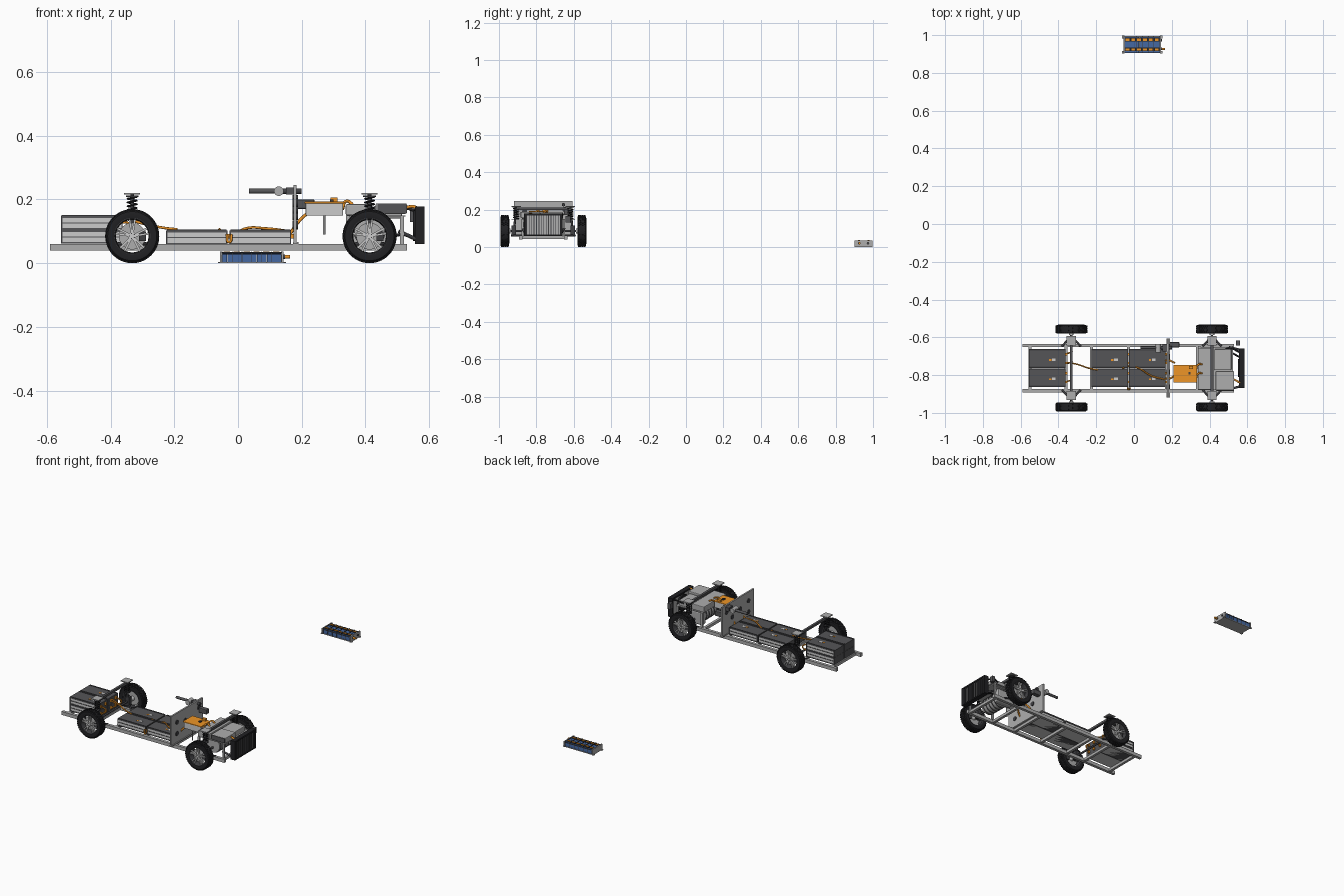
import bpy, bmesh, math
from mathutils import Matrix, Vector

if "Cube" in bpy.data.objects:
    bpy.data.objects.remove(bpy.data.objects["Cube"])

CY = -0.763          # centre line of the rolling chassis
AXLES = (-0.332, 0.413)
T = Matrix.Translation

def colour(name, c):
    m = bpy.data.materials.new(name)
    m.diffuse_color = (*c, 1)
    m.use_nodes = True
    m.node_tree.nodes["Principled BSDF"].inputs["Base Color"].default_value = m.diffuse_color
    return m

BLACK, DARK = colour("rubber", (.015, .015, .017)), colour("dark_metal", (.05, .05, .055))
CASE, STEEL = colour("case", (.09, .09, .095)), colour("steel", (.42, .42, .42))
ORANGE, BLUE = colour("orange", (.85, .3, .02)), colour("blue", (.06, .14, .36))
LIGHT = colour("light_alloy", (.55, .55, .55))

def finish(name, bm, mat, smooth=False):
    me = bpy.data.meshes.new(name)
    bmesh.ops.recalc_face_normals(bm, faces=bm.faces)
    bm.to_mesh(me); bm.free()
    me.materials.append(mat)
    ob = bpy.data.objects.new(name, me)
    bpy.context.collection.objects.link(ob)
    if smooth:
        bpy.ops.object.select_all(action='DESELECT')
        ob.select_set(True); bpy.context.view_layer.objects.active = ob
        bpy.ops.object.shade_smooth_by_angle(angle=math.radians(35))
    return ob

def cubes(name, mats, mat):
    bm = bmesh.new()
    for m in mats:
        bmesh.ops.create_cube(bm, size=1, matrix=m)
    return finish(name, bm, mat)

def span(x, y, z):
    lo, hi = Vector((x[0], y[0], z[0])), Vector((x[1], y[1], z[1]))
    return T((lo + hi) / 2) @ Matrix.Diagonal((*(hi - lo), 1))

def box(name, x, y, z, mat=STEEL, bevel=0):
    ob = cubes(name, [span(x, y, z)], mat)
    if bevel:
        b = ob.modifiers.new("bevel", 'BEVEL'); b.width = bevel; b.segments = 2
    return ob

def rods(name, pairs, r, mat=STEEL, seg=20):
    bm = bmesh.new()
    for p, q in pairs:
        p, q = Vector(p), Vector(q)
        m = T((p + q) / 2) @ (q - p).to_track_quat('Z', 'Y').to_matrix().to_4x4()
        bmesh.ops.create_cone(bm, cap_ends=True, segments=seg, radius1=r, radius2=r, depth=(q - p).length, matrix=m)
    return finish(name, bm, mat, True)

def cable(name, pts, r, mat=ORANGE, smooth=True):
    cu = bpy.data.curves.new(name, 'CURVE')
    cu.dimensions = '3D'; cu.bevel_depth = r; cu.bevel_resolution = 2; cu.resolution_u = 6
    cu.use_fill_caps = True
    sp = cu.splines.new('BEZIER' if smooth else 'POLY')
    pt = sp.bezier_points if smooth else sp.points
    pt.add(len(pts) - 1)
    for b, p in zip(pt, pts):
        b.co = p if smooth else (*p, 1)
        if smooth:
            b.handle_left_type = b.handle_right_type = 'AUTO'
    cu.materials.append(mat)
    ob = bpy.data.objects.new(name, cu)
    bpy.context.collection.objects.link(ob)

def lathe(name, prof, mat, seg=56):
    """closed (radius, y) profile spun round the y axis"""
    bm = bmesh.new()
    rings = [[bm.verts.new((r * math.cos(a), y, r * math.sin(a))) for r, y in prof]
             for a in (2 * math.pi * i / seg for i in range(seg))]
    n = len(prof)
    for i in range(seg):
        a, b = rings[i], rings[(i + 1) % seg]
        for j in range(n):
            k = (j + 1) % n
            bm.faces.new((a[j], a[k], b[k], b[j]))
    return finish(name, bm, mat, True)

# ---- wheel (outer side is local +y, width .048) ----
tire = lathe("tire", [(.056, -.022), (.066, -.024), (.077, -.023), (.082, -.018), (.083, 0), (.082, .018),
                      (.077, .023), (.066, .024), (.056, .022)], BLACK)
def spin(a):
    return Matrix.Rotation(a, 4, 'Y')
treads = []
for i in range(44):
    for row, off in ((-.015, 0), (-.005, .5), (.005, 0), (.015, .5)):
        treads.append(spin(2 * math.pi * (i + off) / 44) @ span((-.0042, .0042), (row - .0043, row + .0043), (.080, .0848)))
tread = cubes("tire_tread", treads, BLACK)
rim = lathe("rim", [(.057, -.022), (.058, .022), (.055, .023), (.052, .017), (.051, -.02)], DARK)
spokes = []
for i in range(5):
    for t in (-.16, .16):
        spokes.append(spin(2 * math.pi * i / 5 + t) @ span((-.0033, .0033), (.009, .018), (.009, .055)))
spoke = cubes("rim_spokes", spokes, LIGHT)
hub = rods("wheel_hub", [((0, -.03, 0), (0, .02, 0))], .013, LIGHT, 24)
nuts = rods("wheel_nuts", [((.008 * math.cos(a), .019, .008 * math.sin(a)), (.008 * math.cos(a), .023, .008 * math.sin(a)))
                           for a in (i * math.tau / 5 for i in range(5))], .002, DARK, 6)
disc = rods("brake_disc", [((0, -.004, 0), (0, 0, 0))], .042, STEEL, 36)
caliper = box("brake_caliper", (-.043, -.022), (-.012, .006), (-.015, .015), DARK)
parts = (tire, tread, rim, spoke, hub, nuts, disc, caliper)
first = True
for ax in AXLES:
    for s in (1, -1):
        for p in parts:
            ob = p if first else p.copy()
            if not first:
                bpy.context.collection.objects.link(ob)
            ob.location = (ax, CY + s * .206, .085)
            ob.rotation_euler = (0, 0, 0 if s > 0 else math.pi)
        first = False

# ---- suspension ----
for ax in AXLES:
    box("tower_beam", (ax - .007, ax + .007), (CY - .145, CY + .145), (.197, .211), CASE)
    rods("drive_shaft", [((ax, CY - .19, .085), (ax, CY + .19, .085))], .006, DARK)
    for s in (1, -1):
        y = CY + s * .145
        box("strut_plate", (ax - .025, ax + .025), (y - .025, y + .025), (.215, .22), STEEL)
        rods("strut_damper", [((ax, y + s * .012, .08), (ax, y, .216))], .006, DARK)
        rods("strut_seats", [((ax, y, .208), (ax, y, .212)), ((ax, y + s * .005, .146), (ax, y + s * .005, .15))], .02, DARK)
        cable("strut_spring", [(ax + .015 * math.cos(a), y + .015 * math.sin(a), .15 + .058 * i / 60)
                               for i, a in ((i, i * math.tau / 12) for i in range(61))], .0025, BLACK, False)
        box("knuckle", (ax - .014, ax + .014), (y + s * .012 - .012, y + s * .012 + .012), (.06, .115), DARK)
        yi = CY + s * .115
        rods("lower_arm", [((ax + d, yi, .06), (ax, CY + s * .17, .062)) for d in (-.05, .05)], .0055, DARK)

# ---- ladder frame ----
for s in (1, -1):
    y = CY + s * .12
    box("side_rail", (-.59, .53), (y - .009, y + .009), (.04, .061), STEEL)
for x in (-.55, -.36, -.225, -.028, .172, .335, .51):
    box("cross_member", (x - .008, x + .008), (CY - .112, CY + .112), (.042, .059), STEEL)

# ---- battery modules in the chassis ----
def module(x, y, z):
    X, Y = (x, x + .193), (y, y + .099)
    box("module_core", (x + .004, x + .189), (y + .003, y + .096), (z, z + .04), LIGHT)
    cubes("module_trays", [span(X, Y, (z, z + .004)), span(X, Y, (z + .019, z + .022)), span(X, Y, (z + .036, z + .043))], CASE)
    cubes("module_posts", [span((px, px + .004), Y, (z, z + .042)) for px in (x, x + .189)], CASE)
    cubes("module_lid_rails", [span((x + .003, x + .19), (y + d, y + d + .006), (z + .042, z + .0455)) for d in (.002, .091)], DARK)
    box("module_label", (x + .12, x + .14), (y + .036, y + .05), (z + .043, z + .0445), LIGHT)
    box("module_warning", (x + .105, x + .117), (y + .036, y + .046), (z + .043, z + .0445), ORANGE)
    cubes("module_terminals", [span((x + .193, x + .203), (y + d, y + d + .012), (z + .018, z + .032)) for d in (.02, .067)], ORANGE)
for y in (CY - .1, CY + .001):
    for z in (.062, .106):
        module(-.555, y, z)
    for x in (-.226, -.026):
        module(x, y, .06)

# ---- bulkhead with round ports ----
box("bulkhead", (.174, .184), (CY - .156, CY + .156), (.06, .245), STEEL)
rods("bulkhead_ports", [((.171, CY + y, z), (.188, CY + y, z)) for y, z in
                        ((-.1, .19), (-.02, .17), (.06, .15), (.115, .2), (-.1, .12))], .014, DARK)
box("bulkhead_flange", (.172, .19), (CY - .156, CY + .156), (.06, .066), STEEL)

# ---- steering column ----
sy = CY + .108
rods("steering_column", [((.035, sy, .226), (.125, sy, .226))], .008, CASE)
rods("steering_shaft", [((.12, sy, .226), (.2, sy, .226))], .009, DARK)
rods("steering_motor", [((.128, sy - .025, .226), (.128, sy + .02, .226))], .015, STEEL)
box("steering_bracket", (.15, .175), (sy - .02, sy + .02), (.215, .238), CASE)
box("brake_booster", (.187, .24), (sy + .002, sy + .03), (.17, .2), CASE, .004)

# ---- inverter ----
box("inverter_body", (.212, .33), (CY - .073, CY + .013), (.149, .189), LIGHT, .003)
box("inverter_lid", (.208, .334), (CY - .077, CY + .017), (.187, .193), ORANGE, .002)
box("inverter_plug", (.29, .313), (CY - .005, CY + .012), (.192, .206), ORANGE)
box("inverter_switch", (.288, .3), (CY - .035, CY - .02), (.192, .2), DARK)
rods("inverter_support", [((.27, CY - .07, .09), (.27, CY - .07, .15))], .004)

# ---- front drive unit ----
box("junction_box", (.338, .42), (CY - .115, CY + .105), (.15, .185), STEEL, .004)
box("charger_box", (.432, .53), (CY - .118, CY - .016), (.155, .188), STEEL, .004)
box("charger_side", (.438, .527), (CY - .121, CY - .117), (.158, .186), CASE)
box("converter_box", (.425, .515), (CY - .01, CY + .1), (.14, .18), STEEL, .004)
rods("drive_motor", [((.413, CY - .075, .1), (.413, CY + .05, .1))], .047, STEEL, 36)
rods("motor_ribs", [((.413, CY + y, .1), (.413, CY + y + .005, .1)) for y in (-.065, -.04, -.015, .01, .035)], .05, CASE, 36)
box("gearbox", (.36, .47), (CY + .05, CY + .09), (.055, .14), STEEL, .01)
box("subframe_shelf", (.34, .525), (CY - .112, CY + .112), (.146, .15), STEEL)
cubes("shelf_posts", [span((x - .006, x + .006), (CY + s * .112 - .005, CY + s * .112 + .005), (.058, .15))
                      for x in (.345, .515) for s in (1, -1)], STEEL)

# ---- radiator ----
Y = (CY - .1, CY + .1)
box("radiator_core", (.562, .578), Y, (.066, .172), STEEL)
cubes("radiator_frame", [span((.556, .586), Y, z) for z in ((.06, .068), (.168, .178))] +
      [span((.556, .586), (CY + d, CY + d + .014), (.06, .178)) for d in (-.104, .09)], BLACK)
cubes("radiator_slats", [span((.578, .584), (CY - .09 + i * .0129, CY - .086 + i * .0129), (.066, .172)) for i in range(15)], DARK)
rods("radiator_fan", [((.55, CY, .118), (.562, CY, .118))], .048, BLACK, 32)
rods("radiator_struts", [((.505, CY + s * .112, .1), (.56, CY + s * .097, .075)) for s in (1, -1)], .006, DARK)
box("expansion_tank", (.54, .56), (CY + .12, CY + .145), (.13, .165), CASE)

# ---- hoses and cables ----
for z, y in ((.165, .085), (.08, .06)):
    cable("coolant_hose", [(.46, CY + y, z - .01), (.51, CY + y + .02, z + .01), (.556, CY + y, z)], .005, BLACK)
cable("charge_hose", [(.53, CY - .06, .175), (.548, CY - .07, .178), (.566, CY - .08, .172)], .005)
cable("rear_cable", [(-.355, CY + .03, .14), (-.3, CY + .02, .125), (-.24, CY, .112), (-.19, CY - .01, .106)], .004)
for d in (-.07, .025, .078):
    cable("rear_loop", [(-.352, CY + d, .13), (-.328, CY + d + .008, .11), (-.352, CY + d, .088)], .004)
cable("mid_cable", [(-.06, CY, .108), (-.03, CY + .01, .082), (.02, CY + .002, .108), (.09, CY - .04, .109), (.165, CY - .06, .1)], .004)
for d in (-.055, .04):
    cable("bulkhead_cable", [(.16, CY + d, .085), (.172, CY + d, .105), (.19, CY + d, .13), (.215, CY + d * .7, .155)], .005)
    cable("inverter_cable", [(.328, CY + d * .5 - .03, .17), (.342, CY + d * .5, .195), (.36, CY + d * .5, .184)], .005)
cable("side_cable", [(-.035, CY - .105, .09), (-.028, CY - .112, .066), (-.02, CY - .105, .09)], .004)

# ---- separate cell pack standing on the floor ----
Y0, Y1 = .906, .994
box("pack_base", (-.055, .142), (Y0, Y1), (0, .004), STEEL)
cubes("pack_cells", [span((-.049 + i * .0155, -.0345 + i * .0155), (Y0 + .003, Y1 - .003), (.004, .032)) for i in range(12)], BLUE)
cubes("pack_separators", [span((-.0505 + i * .031, -.0485 + i * .031), (Y0 + .001, Y1 - .001), (.004, .036)) for i in range(7)], DARK)
cubes("pack_end_plates", [span(x, (Y0 - .004, Y1 + .004), (0, .036)) for x in ((-.056, -.05), (.137, .143))], STEEL)
cubes("pack_feet", [span(x, (y, y + .014), (0, .004)) for x in ((-.063, -.056), (.143, .15)) for y in (Y0 - .003, Y1 - .011)], STEEL)
cubes("pack_straps", [span((-.052, .139), (y, y + .003), (.027, .031)) for y in (Y0 - .002, Y1 - .001)], DARK)
cubes("pack_top_rails", [span((-.05, .137), (y, y + .018), (.031, .0345)) for y in (Y0 + .01, Y1 - .028)], BLACK)
cubes("pack_bus_bars", [span((-.045 + i * .031, -.025 + i * .031), (y, y + .011), (.034, .037))
                        for i in range(6) for y in (Y0 + .013, Y1 - .024)], ORANGE)
rods("pack_plugs", [((.142, y, .02), (.163, y, .02)) for y in (.927,)], .006, ORANGE)
rods("pack_sockets", [((.142, y, .02), (.147, y, .02)) for y in (.927, .973)], .007, DARK)
